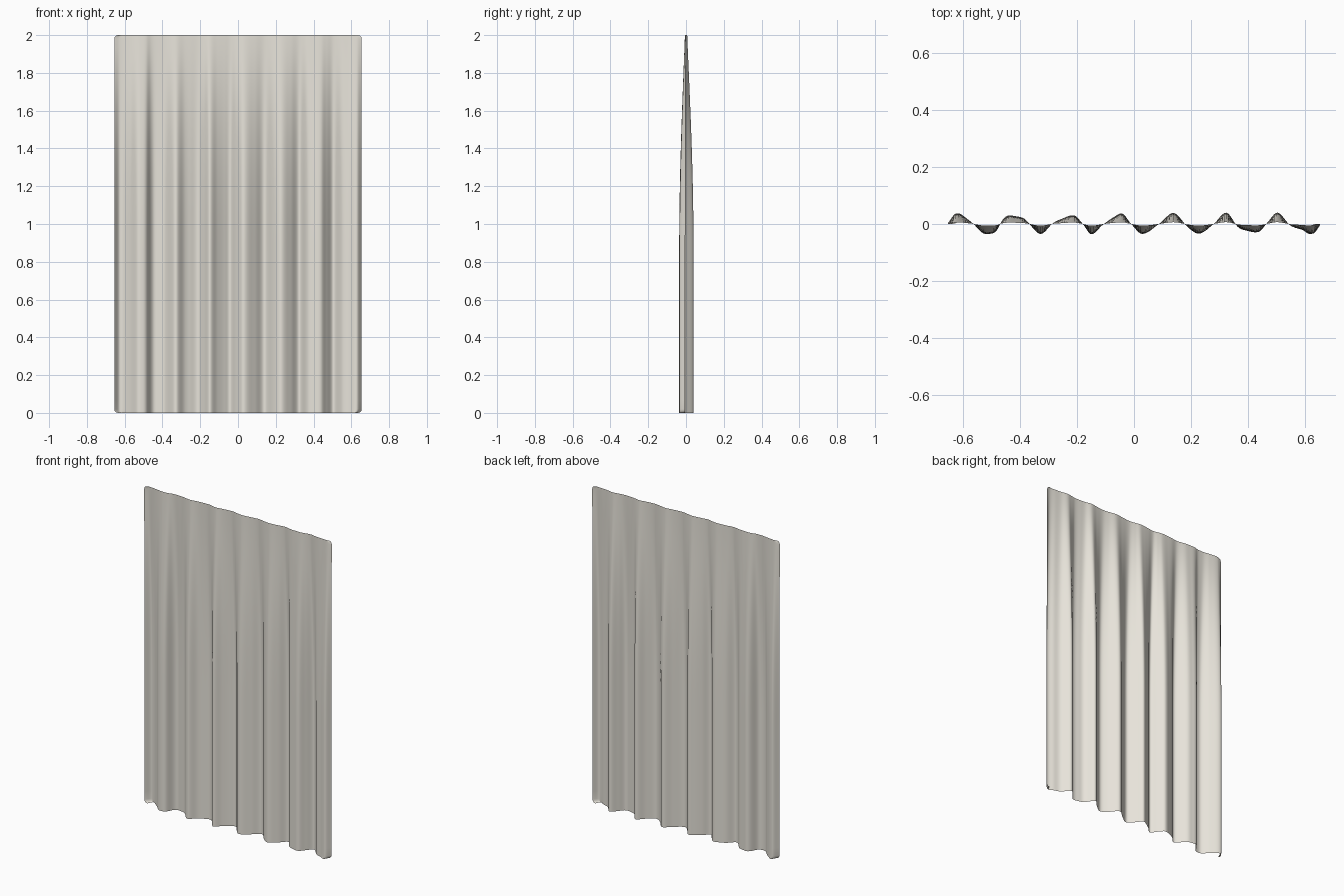
import bpy, bmesh, math

if "Cube" in bpy.data.objects:
    bpy.data.objects.remove(bpy.data.objects["Cube"])

W, H, R = 0.655, 2.0, 0.02

# fold profile at the hem, (x, y)
P = [(-.655, .003), (-.625, .037), (-.57, .005), (-.535, -.03), (-.51, -.035),
     (-.485, -.025), (-.462, .015), (-.445, .029), (-.42, .028), (-.385, .018),
     (-.33, -.035), (-.285, .003), (-.255, .018), (-.21, .03), (-.18, .0),
     (-.15, -.036), (-.11, -.003), (-.07, .025), (-.04, .036), (-.01, .0),
     (.03, -.035), (.09, .002), (.14, .039), (.19, -.012), (.23, -.034),
     (.28, .0), (.325, .04), (.365, -.01), (.395, -.023), (.44, -.027),
     (.47, .006), (.505, .04), (.55, -.005), (.59, -.02), (.63, -.034), (.655, -.004)]

def slope(i):
    a, b = P[max(i - 1, 0)], P[min(i + 1, len(P) - 1)]
    return (b[1] - a[1]) / (b[0] - a[0])

# smooth samples through the profile
STEPS = 6
line = []
for i in range(len(P) - 1):
    (x0, y0), (x1, y1) = P[i], P[i + 1]
    d = x1 - x0
    for k in range(STEPS):
        t = k / STEPS
        y = ((2*t**3 - 3*t*t + 1) * y0 + (t**3 - 2*t*t + t) * d * slope(i)
             + (3*t*t - 2*t**3) * y1 + (t**3 - t*t) * d * slope(i + 1))
        line.append((x0 + t * d, y))
line.append(P[-1])

def fold_depth(z):
    # shallow folds at the rail, full depth from mid height down
    t = min(max((H - z) / 1.15, 0), 1)
    return 0.16 + 0.84 * math.sin(t * math.pi / 2) ** 1.05

def edge_limit(z):
    # rounded cloth corners
    e = R - min(z, H - z, R)
    return W - (R - math.sqrt(max(R * R - e * e, 0)))

def place(x, z):
    if abs(x) <= 0.6:
        return x
    return math.copysign(0.6 + (abs(x) - 0.6) * (edge_limit(z) - 0.6) / (W - 0.6), x)

# curtain sheet
corner = [0, .0015, .005, .011, R]
rows = corner + [R + (H - 2*R) * i / 40 for i in range(1, 40)] + [H - c for c in reversed(corner)]
bm = bmesh.new()
grid = [[bm.verts.new((place(x, z), y * fold_depth(z), z)) for x, y in line] for z in rows]
for a, b in zip(grid, grid[1:]):
    for i in range(len(line) - 1):
        bm.faces.new((a[i], a[i + 1], b[i + 1], b[i])).smooth = True
mesh = bpy.data.meshes.new("curtain")
bm.to_mesh(mesh)
bm.free()
curtain = bpy.data.objects.new("curtain", mesh)
bpy.context.collection.objects.link(curtain)

# cream cloth
cloth = bpy.data.materials.new("cream_cloth")
cloth.diffuse_color = (0.8, 0.77, 0.7, 1)
cloth.use_nodes = True
cloth.node_tree.nodes["Principled BSDF"].inputs["Base Color"].default_value = cloth.diffuse_color
mesh.materials.append(cloth)
